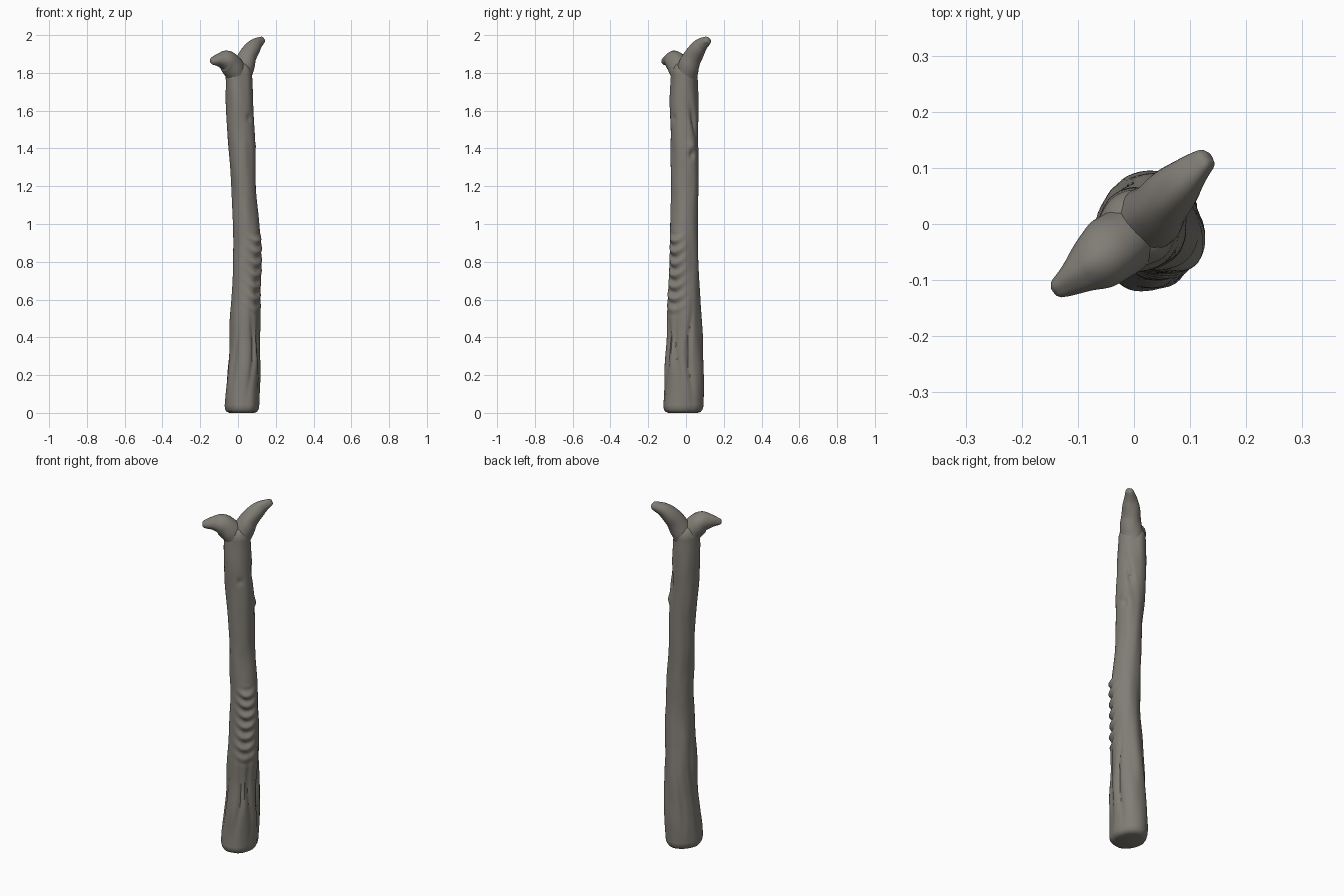
import bpy
import bmesh
import math
from mathutils import Vector, noise

cube = bpy.data.objects.get("Cube")
if cube:
    bpy.data.objects.remove(cube)

bark = bpy.data.materials.new("grey brown bark")
bark.use_nodes = True
BARK = (0.22, 0.205, 0.18, 1)
bark.diffuse_color = BARK
bark.node_tree.nodes["Principled BSDF"].inputs["Base Color"].default_value = BARK
bark.node_tree.nodes["Principled BSDF"].inputs["Roughness"].default_value = 0.8


def spline(points, t):
    """Smooth curve through points, t from 0 to 1."""
    last = len(points) - 1
    i = min(int(t * last), last - 1)
    f = t * last - i
    p = [Vector(points[max(0, min(last, i + k))]) for k in (-1, 0, 1, 2)]
    return 0.5 * (2 * p[1] + (p[2] - p[0]) * f
                  + (2 * p[0] - 5 * p[1] + 4 * p[2] - p[3]) * f * f
                  + (3 * p[1] - p[0] - 3 * p[2] + p[3]) * f ** 3)


def loft(name, rings):
    """Skin closed rings and cap both ends."""
    bm = bmesh.new()
    loops = [[bm.verts.new(p) for p in ring] for ring in rings]
    n = len(loops[0])
    for a, b in zip(loops, loops[1:]):
        for i in range(n):
            j = (i + 1) % n
            bm.faces.new((a[i], a[j], b[j], b[i]))
    bm.faces.new(loops[0][::-1])
    bm.faces.new(loops[-1])
    bmesh.ops.recalc_face_normals(bm, faces=bm.faces)
    mesh = bpy.data.meshes.new(name)
    bm.to_mesh(mesh)
    bm.free()
    mesh.materials.append(bark)
    obj = bpy.data.objects.new(name, mesh)
    bpy.context.collection.objects.link(obj)
    bpy.ops.object.select_all(action="DESELECT")
    obj.select_set(True)
    bpy.context.view_layer.objects.active = obj
    bpy.ops.object.shade_smooth_by_angle(angle=math.radians(45))
    return obj


def bump(value, centre, width):
    return math.exp(-((value - centre) / width) ** 2)


def around(angle, degrees, width):
    d = math.radians(degrees)
    return bump(math.atan2(math.sin(angle - d), math.cos(angle - d)), 0, width)


def relief(a, z):
    """Bark relief: wrinkled folds, root grooves, scars and a knot."""
    d = 0.006 * noise.noise((1.5 * math.cos(a), 1.5 * math.sin(a), z * 5))
    # wrinkled folds on the front left side
    sag = z + 0.03 * math.cos(2 * (a + 0.7))
    folds = max(0, min(1, (z - 0.5) / 0.1)) * max(0, min(1, (0.97 - z) / 0.06))
    d += 0.009 * folds * around(a, -42, 0.55) * math.sin(sag * 2 * math.pi / 0.062)
    d += 0.008 * bump(z, 0.9, 0.05) * around(a, -35, 0.6)
    # long grooves over the roots
    low = bump(z, 0.32, 0.2)
    for deg, depth in ((20, 0.016), (-25, 0.010), (-65, 0.010), (125, 0.007), (175, 0.009), (235, 0.008)):
        wander = deg + 9 * math.sin(z * 11 + deg)
        d -= depth * low * around(a, wander, 0.13)
    # torn scars and a knot high on the back
    d -= 0.016 * bump(z, 1.55, 0.07) * around(a, 42 + (z - 1.55) * -150, 0.22)
    d -= 0.012 * bump(z, 1.37, 0.025) * around(a, 30, 0.2)
    d += 0.008 * bump(z, 1.41, 0.03) * around(a, 30, 0.3)
    d -= 0.007 * bump(z, 1.56, 0.02) * around(a, -50, 0.2)
    return d


# trunk extents at even heights: left, right, front, back
trunk_sides = [
    (-0.07, 0.115, -0.122, 0.088), (-0.057, 0.12, -0.115, 0.095),
    (-0.045, 0.118, -0.102, 0.087), (-0.036, 0.12, -0.095, 0.076),
    (-0.027, 0.121, -0.09, 0.066), (-0.03, 0.112, -0.082, 0.062),
    (-0.035, 0.097, -0.077, 0.064), (-0.05, 0.093, -0.08, 0.068),
    (-0.066, 0.083, -0.085, 0.065), (-0.066, 0.07, -0.082, 0.058)]

SEG, ROWS, TOP = 56, 230, 1.8
rings = []
heights = [(0.0, 0.72), (0.006, 0.88), (0.018, 0.96)]
heights += [(0.035 + (TOP - 0.035) * i / ROWS, 1) for i in range(ROWS + 1)]
heights += [(1.825, 0.9), (1.845, 0.7), (1.855, 0.35)]
for z, scale in heights:
    s = spline([Vector(p) for p in trunk_sides], min(z / TOP, 1))
    cx, cy = (s[0] + s[1]) / 2, (s[2] + s[3]) / 2
    rx, ry = (s[1] - s[0]) / 2, (s[3] - s[2]) / 2
    ring = []
    for i in range(SEG):
        a = 2 * math.pi * i / SEG
        d = relief(a, z)
        ring.append((cx + scale * (rx + d) * math.cos(a),
                     cy + scale * (ry + d) * math.sin(a), z))
    rings.append(ring)
loft("trunk", rings)


def branch(name, stations, seg=28, rows=30):
    """Tapered limb through stations of x, y, z, radius."""
    pts = [Vector(p) for p in stations]
    out = []
    for k in range(rows + 1):
        t = k / rows
        here = spline(pts, t)
        tangent = (spline(pts, min(1, t + 0.02)) - spline(pts, max(0, t - 0.02))).xyz.normalized()
        side = tangent.cross(Vector((0, 0, 1))).normalized()
        up = side.cross(tangent)
        ring = []
        for i in range(seg):
            a = 2 * math.pi * i / seg
            r = here.w + 0.004 * noise.noise((math.cos(a), math.sin(a), t * 4))
            ring.append(here.xyz + r * (math.cos(a) * side + math.sin(a) * up))
        out.append(ring)
    # rounded tip
    for push, scale in ((0.006, 0.85), (0.011, 0.5)):
        out.append([here.xyz + tangent * push + (p - here.xyz) * scale for p in ring])
    loft(name, out)


branch("tall_left_branch", [
    (0.004, -0.01, 1.74, 0.056), (0.025, 0.008, 1.82, 0.058), (0.05, 0.035, 1.885, 0.05),
    (0.085, 0.075, 1.942, 0.039), (0.126, 0.114, 1.972, 0.021)])
branch("short_right_branch", [
    (0.0, -0.01, 1.76, 0.055), (-0.024, -0.034, 1.825, 0.06), (-0.058, -0.06, 1.862, 0.056),
    (-0.095, -0.087, 1.868, 0.038), (-0.134, -0.114, 1.862, 0.019)])
